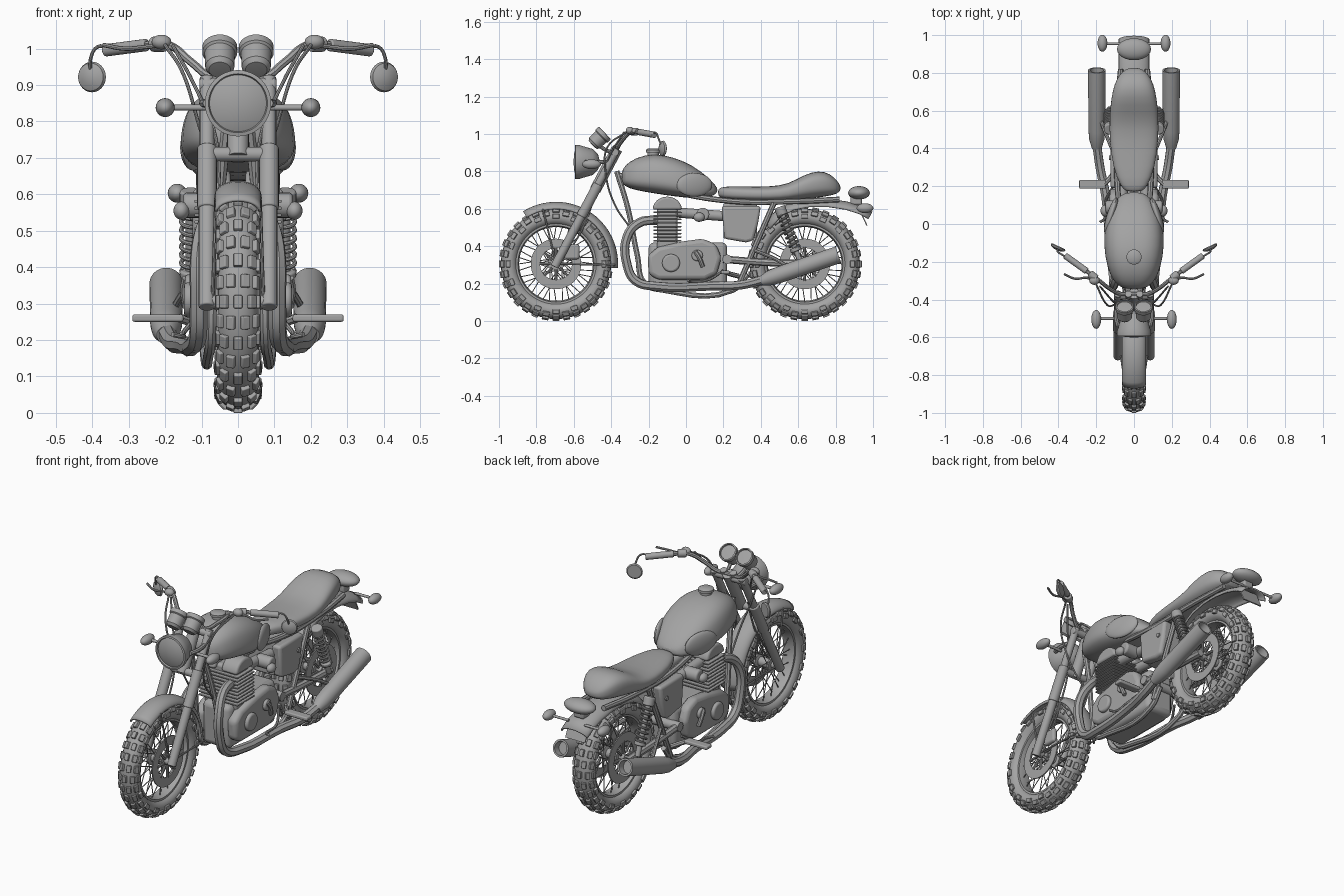
import bpy, bmesh, math
from math import cos, sin, pi, radians
from mathutils import Vector, Matrix

if bpy.data.objects.get("Cube"):
    bpy.data.objects.remove(bpy.data.objects["Cube"])

grey = bpy.data.materials.new("plain grey")
grey.use_nodes = True
grey.diffuse_color = (.37, .37, .37, 1)
grey.node_tree.nodes["Principled BSDF"].inputs["Base Color"].default_value = grey.diffuse_color
parts = []


# ---- helpers ----
def part(name, bm, mirror=False, bevel=0, smooth=0, thick=0):
    bmesh.ops.remove_doubles(bm, verts=bm.verts, dist=.00001)
    bmesh.ops.recalc_face_normals(bm, faces=bm.faces)
    mesh = bpy.data.meshes.new(name)
    bm.to_mesh(mesh)
    bm.free()
    mesh.materials.append(grey)
    obj = bpy.data.objects.new(name, mesh)
    bpy.context.scene.collection.objects.link(obj)
    if thick:
        mod = obj.modifiers.new("thickness", 'SOLIDIFY')
        mod.thickness, mod.offset = thick, 0
    if bevel:
        mod = obj.modifiers.new("bevel", 'BEVEL')
        mod.width, mod.segments, mod.limit_method = bevel, 3, 'ANGLE'
    if smooth:
        obj.modifiers.new("smooth", 'SUBSURF').levels = smooth
        obj.modifiers["smooth"].render_levels = smooth
    if mirror:
        obj.modifiers.new("mirror", 'MIRROR').use_mirror_merge = False
    parts.append(obj)


def skin(name, rings, wrap=True, loop=False, **finish):
    bm = bmesh.new()
    rows = [[bm.verts.new(p) for p in ring] for ring in rings]
    n = len(rows[0])
    for a, b in zip(rows, rows[1:] + (rows[:1] if loop else [])):
        for i in range(n if wrap else n - 1):
            j = (i + 1) % n
            bm.faces.new((a[i], a[j], b[j], b[i]))
    if wrap and not loop:
        bm.faces.new(rows[0])
        bm.faces.new(rows[-1])
    part(name, bm, **finish)


def lathe(name, center, axis, profile, steps=32, loop=False, **finish):
    turn = Vector(axis).to_track_quat('Z', 'Y')
    rings = [[Vector(center) + turn @ Vector((r * cos(2 * pi * i / steps), r * sin(2 * pi * i / steps), t))
              for i in range(steps)] for r, t in profile]
    skin(name, rings, loop=loop, **finish)


def rod(name, start, end, radius, **finish):
    axis = Vector(end) - Vector(start)
    lathe(name, start, axis, [(radius, 0), (radius, axis.length)], 20, **finish)


def tube(name, paths, radius, **finish):
    curve = bpy.data.curves.new(name, 'CURVE')
    curve.dimensions, curve.bevel_depth = '3D', radius
    curve.bevel_resolution, curve.resolution_u, curve.use_fill_caps = 2, 5, True
    for path in paths:
        spline = curve.splines.new('BEZIER')
        spline.bezier_points.add(len(path) - 1)
        for knot, p in zip(spline.bezier_points, path):
            knot.co = p
            knot.handle_left_type = knot.handle_right_type = 'AUTO'
    temp = bpy.data.objects.new("temp", curve)
    bpy.context.scene.collection.objects.link(temp)
    mesh = bpy.data.meshes.new_from_object(temp.evaluated_get(bpy.context.evaluated_depsgraph_get()))
    bm = bmesh.new()
    bm.from_mesh(mesh)
    bpy.data.objects.remove(temp)
    bpy.data.meshes.remove(mesh)
    part(name, bm, **finish)


def loft(name, sections, power, taper=0):
    def bend(v):
        return math.copysign(abs(v) ** power, v)
    rings = []
    for y, low, high, w in sections:
        ring = []
        for i in range(28):
            c, s = bend(cos(2 * pi * i / 28)), bend(sin(2 * pi * i / 28))
            ring.append((w * c * (1 - taper * (s + .5)), y, (low + high) / 2 + s * (high - low) / 2))
        rings.append(ring)
    skin(name, rings, smooth=1)


def plate(name, outline, x0, x1, **finish):
    skin(name, [[(x, y, z) for y, z in outline] for x in (x0, x1)], **finish)


def box(name, low, high, **finish):
    plate(name, [(low[1], low[2]), (high[1], low[2]), (high[1], high[2]), (low[1], high[2])], low[0], high[0], **finish)


def blob(name, center, radii, spin=0, **finish):
    bm = bmesh.new()
    m = Matrix.Translation(center) @ Matrix.Rotation(spin, 4, 'Z') @ Matrix.Diagonal((*radii, 1))
    bmesh.ops.create_uvsphere(bm, u_segments=24, v_segments=14, radius=1, matrix=m)
    part(name, bm, **finish)


def fender(name, path, width, drop):
    rings = []
    for i, (y, z) in enumerate(path):
        a, b = path[max(i - 1, 0)], path[min(i + 1, len(path) - 1)]
        along = Vector((b[0] - a[0], b[1] - a[1])).normalized()
        rings.append([(width * cos(t), y + along.y * drop * (1 - sin(t)), z - along.x * drop * (1 - sin(t)))
                      for t in (pi * k / 12 for k in range(13))])
    skin(name, rings, wrap=False, thick=.008)


# ---- wheels ----
AXLE = .305


def wheel(name, y, width):
    hub = (0, y, AXLE)
    oval = [(.25 + .045 * cos(t), width * sin(t)) for t in (pi * k / 8 for k in range(16))]
    lathe(name + "_tyre", hub, (1, 0, 0), oval, 64, loop=True)
    lathe(name + "_rim", hub, (1, 0, 0), [(.215, -.034), (.215, .034), (.204, .034), (.197, 0), (.204, -.034)], 64, loop=True)
    lathe(name + "_hub", hub, (1, 0, 0), [(.018, -.075), (.018, -.045), (.042, -.045), (.042, -.035), (.025, -.03),
                                          (.025, .03), (.042, .035), (.042, .045), (.018, .045), (.018, .075)])
    bm = bmesh.new()
    for i in range(32):
        rows = (-65, -22, 22, 65) if i % 2 else (-84, -45, 0, 45, 84)
        for lean in map(radians, rows):
            place = (Matrix.Translation(hub) @ Matrix.Rotation(2 * pi * i / 32, 4, 'X')
                     @ Matrix.Translation((width * sin(lean), 0, .25 + .047 * cos(lean)))
                     @ Matrix.Rotation(lean, 4, 'Y') @ Matrix.Diagonal((.024, .036, .016, 1)))
            bmesh.ops.create_cube(bm, size=1, matrix=place)
    part(name + "_tread_blocks", bm, bevel=.003)
    spokes = []
    for i in range(36):
        a, side = 2 * pi * i / 36, 1 if i % 2 else -1
        b = a + (.7 if i % 4 < 2 else -.7)
        spokes.append([(.038 * side, y + .04 * cos(b), AXLE + .04 * sin(b)), (.008 * side, y + .2 * cos(a), AXLE + .2 * sin(a))])
    tube(name + "_spokes", spokes, .0025)


def brake(name, y, x):
    ring = [(.135, -.003), (.135, .003), (.085, .003), (.085, -.003)]
    lathe(name + "_disc", (x, y, AXLE), (1, 0, 0), ring, 48, loop=True)
    arms = [[(x, y + r * cos(a), AXLE + r * sin(a)) for r in (.03, .09)] for a in (pi * k / 4 for k in range(8))]
    tube(name + "_disc_arms", arms, .007)


FRONT, REAR = -.695, .635
wheel("front_wheel", FRONT, .054)
wheel("rear_wheel", REAR, .058)
brake("front_brake", FRONT, .055)
brake("rear_brake", REAR, .062)
brake("rear_sprocket", REAR, -.062)

# ---- fenders ----
fender("front_fender", [(FRONT + .328 * cos(radians(a)), AXLE + .328 * sin(radians(a))) for a in range(122, -8, -6)], .06, .035)
fender("rear_fender", [(.42, .52), (.48, .585), (.56, .63), (.66, .65), (.76, .65), (.86, .635), (.94, .61), (.995, .58)], .078, .04)
stays = [[(.07, FRONT, AXLE), (.06, FRONT + y, z)] for y, z in ((.315, .3), (-.07, .6), (.17, .56))]
tube("front_fender_stays", stays, .005, mirror=True)
plate("number_plate", [(.925, .595), (.931, .597), (.97, .512), (.964, .51)], -.06, .06)


# ---- fork and steering ----
def on_fork(x, z):
    return (x, FRONT + .53 * (z - AXLE), z)


rod("fork_lower_leg", on_fork(.085, .29), on_fork(.085, .57), .023, mirror=True, bevel=.004)
rod("fork_sleeve", on_fork(.085, .56), on_fork(.085, .73), .027, mirror=True, bevel=.005)
rod("fork_upper_tube", on_fork(.085, .7), on_fork(.085, .92), .02, mirror=True, bevel=.003)
rod("steering_stem", on_fork(0, .7), on_fork(0, .92), .03)
for z in (.71, .9):
    rod("fork_clamp", on_fork(-.105, z), on_fork(.105, z), .02, bevel=.005)
rod("front_axle", (-.1, FRONT, AXLE), (.1, FRONT, AXLE), .013)
box("brake_caliper", (.045, -.65, .33), (.075, -.57, .41), bevel=.012)
tube("headlight_bracket", [[on_fork(.085, .85), (.095, -.49, .85), (.085, -.54, .85)]], .012, mirror=True)

# ---- headlight, gauges, signals ----
lathe("headlight", (0, -.53, .85), (0, -1, 0), [(0, -.07), (.04, -.06), (.07, -.03), (.084, .02), (.091, .04), (.091, .062),
                                               (.081, .064), (.078, .056), (.05, .067), (0, .072)], 48)
for x in (-.05, .05):
    lathe("gauge", (x, -.465, .975), (0, .72, .7), [(0, -.05), (.03, -.048), (.04, -.035), (.042, .015), (.048, .02), (.048, .042),
                                                   (.041, .044), (.039, .036), (0, .038)])
tube("gauge_bracket", [[(.05, -.48, .95), (.04, -.42, .91), (.03, -.38, .9)]], .01, mirror=True)
rod("front_signal_stalk", (.08, -.5, .838), (.19, -.5, .838), .008, mirror=True)
blob("front_signal", (.2, -.505, .838), (.026, .05, .026), mirror=True)
rod("rear_signal_stalk", (.05, .955, .603), (.16, .955, .603), .007, mirror=True)
blob("rear_signal", (.167, .957, .603), (.026, .045, .026), mirror=True)
blob("tail_light", (0, .925, .685), (.09, .058, .036))
box("tail_light_stem", (-.03, .88, .62), (.03, .94, .68), bevel=.01)

# ---- handlebar ----
tube("handlebar", [[(0, -.37, .92), (.07, -.37, .92), (.125, -.345, .96), (.19, -.295, 1.01), (.25, -.25, 1.01), (.36, -.17, .995)]],
     .011, mirror=True)
rod("handlebar_clamp", (.03, -.385, .9), (.03, -.37, .935), .018, mirror=True)
rod("grip", (.25, -.25, 1.01), (.365, -.167, .995), .017, mirror=True, bevel=.004)
rod("switch_housing", (.2, -.29, 1.012), (.235, -.262, 1.012), .021, mirror=True, bevel=.005)
blob("lever_reservoir", (.21, -.3, 1.018), (.027, .022, .02), mirror=True)
tube("hand_lever", [[(.2, -.31, 1.01), (.25, -.285, 1.005), (.31, -.29, 1), (.37, -.265, 1.01)]], .006, mirror=True)
tube("mirror_stem", [[(.35, -.18, 1.0), (.385, -.16, 1.005), (.405, -.145, .97), (.402, -.125, .925)]], .005, mirror=True)
lathe("mirror", (.402, -.125, .922), (.42, -.9, 0), [(0, -.008), (.036, -.008), (.042, -.003), (.038, .006), (.02, .014), (0, .016)],
      mirror=True)
tube("control_cable", [[(.2, -.32, 1.01), (.15, -.42, .93), (.11, -.43, .8), (.06, -.38, .62), (.06, -.3, .5)],
                       [(.18, -.33, 1.01), (.12, -.4, .9), (.06, -.46, .75), (.06, -.55, .5), (.06, -.62, .38)]], .005, mirror=True)

# ---- tank and seat ----
loft("fuel_tank", [(-.345, .745, .795, .04), (-.33, .72, .83, .09), (-.27, .698, .875, .135), (-.17, .682, .897, .162), (-.06, .665, .875, .168),
                   (.04, .655, .83, .148), (.11, .66, .775, .112), (.15, .67, .735, .08), (.168, .69, .71, .04)], .72, .12)
blob("knee_pad", (.122, .045, .728), (.022, .1, .063), .31, mirror=True)
lathe("fuel_cap", (0, -.175, .885), (0, 0, 1), [(.03, 0), (.03, .015), (.04, .017), (.04, .03), (.03, .036), (0, .037)])
loft("seat", [(.17, .67, .705, .04), (.195, .65, .72, .07), (.3, .64, .72, .113), (.45, .635, .717, .13), (.55, .64, .732, .13),
              (.63, .65, .782, .125), (.71, .66, .806, .113), (.77, .67, .788, .092), (.81, .68, .75, .06), (.827, .70, .72, .025)], .75)

# ---- frame ----
tube("frame_rails", [[(.03, -.37, .8), (.05, -.31, .6), (.07, -.26, .35), (.075, -.22, .2), (.08, -.12, .165), (.09, .25, .165), (.095, .33, .25)],
                     [(.03, -.36, .78), (.06, -.1, .7), (.09, .25, .64), (.09, .6, .64), (.07, .82, .65)],
                     [(.1, .47, .63), (.1, .37, .4), (.1, .28, .19)]], .015, mirror=True)
tube("swingarm", [[(.1, .2, .33), (.1, .4, .315), (.1, REAR + .03, AXLE)]], .02, mirror=True)
rod("rear_axle", (-.115, REAR, AXLE), (.115, REAR, AXLE), .014)
rod("swingarm_pivot", (-.12, .22, .33), (.12, .22, .33), .025)
plate("side_cover", [(.19, .615), (.4, .615), (.385, .52), (.36, .43), (.32, .42), (.205, .44)], .07, .125, mirror=True, bevel=.015)
rod("side_cover_knob", (.12, .35, .54), (.132, .35, .54), .012, mirror=True)
box("battery_box", (-.08, .2, .44), (.08, .38, .63), bevel=.01)

# ---- rear shocks ----
TOP, BASE = Vector((.13, .5, .61)), Vector((.13, .61, .32))
rod("shock_body", TOP, BASE, .014, mirror=True)
rod("shock_cap", TOP, TOP.lerp(BASE, .15), .03, mirror=True, bevel=.006)
rod("shock_foot", TOP.lerp(BASE, .75), TOP.lerp(BASE, .82), .03, mirror=True, bevel=.006)
across = (BASE - TOP).cross(Vector((1, 0, 0))).normalized()
coil = [TOP.lerp(BASE, .14 + .62 * i / 64) + Vector((.026, 0, 0)) * cos(pi * i / 4) + across * .026 * sin(pi * i / 4)
        for i in range(65)]
tube("shock_spring", [coil], .006, mirror=True)

# ---- engine ----
box("crankcase", (-.085, -.2, .18), (.085, .22, .42), bevel=.03)
box("cylinder_block", (-.1, -.155, .38), (.1, -.045, .62), bevel=.015)
for i in range(9):
    z = .425 + .019 * i
    box("cylinder_fin", (-.12, -.175, z), (.12, -.025, z + .008), bevel=.003)
plate("rocker_cover", [(-.1 + .078 * cos(t), .595 + .07 * sin(t)) for t in (pi * k / 12 for k in range(13))],
      .02, .115, mirror=True, bevel=.012)
plate("engine_cover", [(-.2, .25), (-.205, .35), (-.15, .395), (-.02, .425), (.09, .44), (.16, .41), (.19, .34), (.165, .25), (.1, .22),
                       (-.15, .22)], .07, .13, mirror=True, bevel=.022)
rod("round_engine_cap", (.12, -.08, .31), (.148, -.08, .31), .048, mirror=True, bevel=.01)
rod("clutch_boss", (.12, .06, .35), (.145, .06, .35), .03, mirror=True, bevel=.008)
tube("clutch_arm", [[(.142, .05, .37), (.147, .07, .34), (.14, .09, .29)]], .012, mirror=True)
rod("carburettor", (.06, .09, .57), (.15, .09, .57), .035, mirror=True, bevel=.01)
blob("carburettor_cap", (.155, .07, .555), (.022, .03, .025), mirror=True)
rod("intake_tube", (.06, -.05, .58), (.06, .21, .56), .027, mirror=True)

# ---- exhaust ----
tube("exhaust_header", [[(.07, -.15, .54), (.085, -.25, .525), (.105, -.315, .45), (.108, -.315, .3), (.11, -.27, .215), (.125, -.15, .185),
                         (.15, .15, .187), (.18, .3, .193), (.197, .42, .222)]], .025, mirror=True)
lathe("muffler", (.197, .4, .213), (0, .415, .142), [(.026, 0), (.04, .05), (.044, .1), (.046, .4), (.046, .438), (.036, .438), (.034, .4),
                                                     (0, .4)], mirror=True)
tube("muffler_hanger", [[(.1, .36, .38), (.15, .48, .33), (.18, .56, .28)]], .01, mirror=True)

# ---- foot controls ----
box("footpeg", (.15, .187, .25), (.29, .233, .27), bevel=.006, mirror=True)
tube("footpeg_mount", [[(.1, .28, .24), (.13, .24, .25), (.16, .21, .26)]], .013, mirror=True)
tube("foot_pedal", [[(.11, .2, .27), (.15, .12, .22), (.155, .03, .21), (.18, .01, .215)]], .007, mirror=True)

# smooth shading with sharp edges kept
bpy.ops.object.select_all(action='DESELECT')
for obj in parts:
    obj.select_set(True)
bpy.context.view_layer.objects.active = parts[0]
bpy.ops.object.shade_smooth_by_angle(angle=radians(35))
